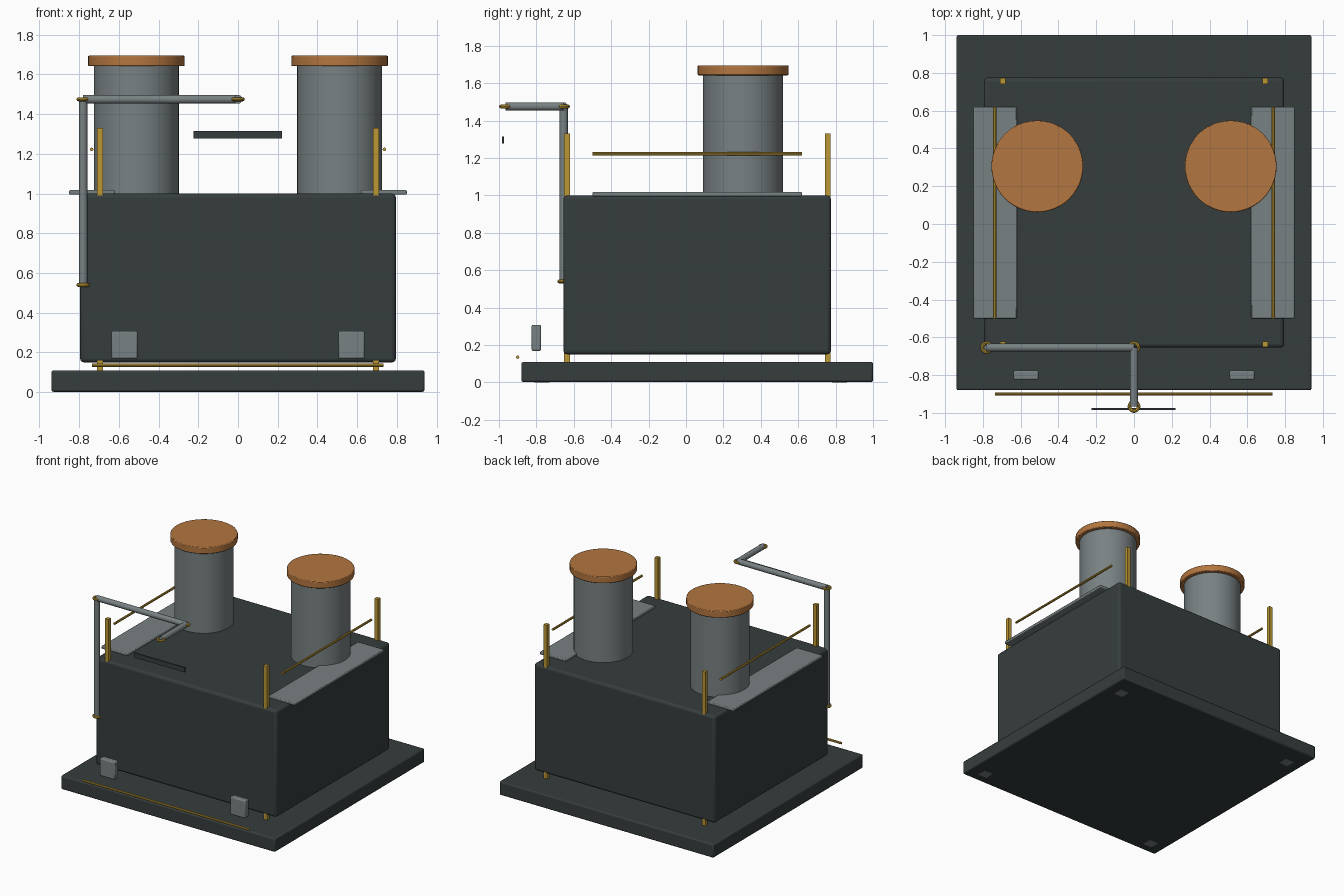
import bpy
from math import radians
from mathutils import Vector

if "Cube" in bpy.data.objects:
    bpy.data.objects.remove(bpy.data.objects["Cube"], do_unlink=True)


def material(name, r, g, b):
    m = bpy.data.materials.new(name)
    m.use_nodes = True
    m.diffuse_color = (r, g, b, 1)
    shader = m.node_tree.nodes["Principled BSDF"]
    shader.inputs["Base Color"].default_value = (r, g, b, 1)
    shader.inputs["Roughness"].default_value = 0.6
    return m


iron = material("dark iron", 0.037, 0.047, 0.047)
steel = material("grey steel", 0.19, 0.22, 0.225)
copper = material("copper", 0.45, 0.18, 0.05)
brass = material("brass", 0.5, 0.31, 0.035)


def finish(name, mat, bevel=0, segments=2):
    ob = bpy.context.object
    ob.name = name
    ob.data.materials.append(mat)
    if bevel:
        mod = ob.modifiers.new("Bevel", "BEVEL")
        mod.width = bevel
        mod.segments = segments
        mod.limit_method = "ANGLE"
    bpy.ops.object.shade_smooth_by_angle(angle=radians(35))
    return ob


def box(name, mat, low, high, bevel=0, segments=2):
    low, high = Vector(low), Vector(high)
    bpy.ops.mesh.primitive_cube_add(size=1, location=(low + high) / 2)
    bpy.context.object.scale = high - low
    bpy.ops.object.transform_apply(location=False, rotation=False, scale=True)
    return finish(name, mat, bevel, segments)


def rod(name, mat, start, end, radius, sides=16, bevel=0):
    start, end = Vector(start), Vector(end)
    axis = end - start
    bpy.ops.mesh.primitive_cylinder_add(
        vertices=sides, radius=radius, depth=axis.length, location=(start + end) / 2,
        rotation=axis.to_track_quat("Z", "Y").to_euler())
    return finish(name, mat, bevel)


# Base slab and main tank
box("base_slab", iron, (-0.94, -0.88, 0.002), (0.94, 1, 0.11), 0.01)
box("main_tank", iron, (-0.795, -0.655, 0.15), (0.795, 0.775, 1), 0.02, 3)

for side, s in (("left", 1), ("right", -1)):
    # Chimney stack with its copper cap
    x = s * 0.512
    rod(side + "_stack", steel, (x, 0.305, 0.98), (x, 0.305, 1.65), 0.214, 48)
    rod(side + "_stack_cap", copper, (x, 0.305, 1.642), (x, 0.305, 1.695), 0.243, 48, 0.005)

    # Side walkway and handrail
    xs = sorted((s * 0.62, s * 0.85))
    box(side + "_walkway", steel, (xs[0], -0.5, 0.995), (xs[1], 0.62, 1.018), 0.006)
    rod(side + "_handrail", brass, (s * 0.737, -0.5, 1.223), (s * 0.737, 0.62, 1.223), 0.009, 8)

    # Corner posts
    for end, y in (("front", -0.636), ("back", 0.757)):
        box(f"{side}_{end}_post", brass, (s * 0.695 - 0.015, y - 0.015, 0.1),
            (s * 0.695 + 0.015, y + 0.015, 1.33))

    # Front buffer block
    x = s * 0.572
    box(side + "_front_block", steel, (x - 0.066, -0.825, 0.168), (x + 0.066, -0.775, 0.308), 0.008)

    # Small feet under the slab
    for end, y in (("front", -0.77), ("back", 0.82)):
        box(f"{side}_{end}_foot", steel, (s * 0.81 - 0.04, y - 0.04, 0),
            (s * 0.81 + 0.04, y + 0.04, 0.02))

# Low front rail and hanging front plate
rod("front_rail", brass, (-0.735, -0.9, 0.135), (0.732, -0.9, 0.135), 0.009, 8)
box("front_plate", iron, (-0.224, -0.984, 1.278), (0.221, -0.974, 1.316))

# Bent pipe with brass joints
joints = [(-0.78, -0.654, 0.54), (-0.78, -0.654, 1.475), (0, -0.654, 1.475), (0, -0.966, 1.475)]
for i, (start, end) in enumerate(zip(joints, joints[1:])):
    rod(f"pipe_section_{i + 1}", steel, start, end, 0.022)
for i, point in enumerate(joints):
    bpy.ops.mesh.primitive_torus_add(location=point, major_radius=0.024, minor_radius=0.01,
                                     major_segments=20, minor_segments=8)
    finish(f"pipe_joint_{i + 1}", brass)
